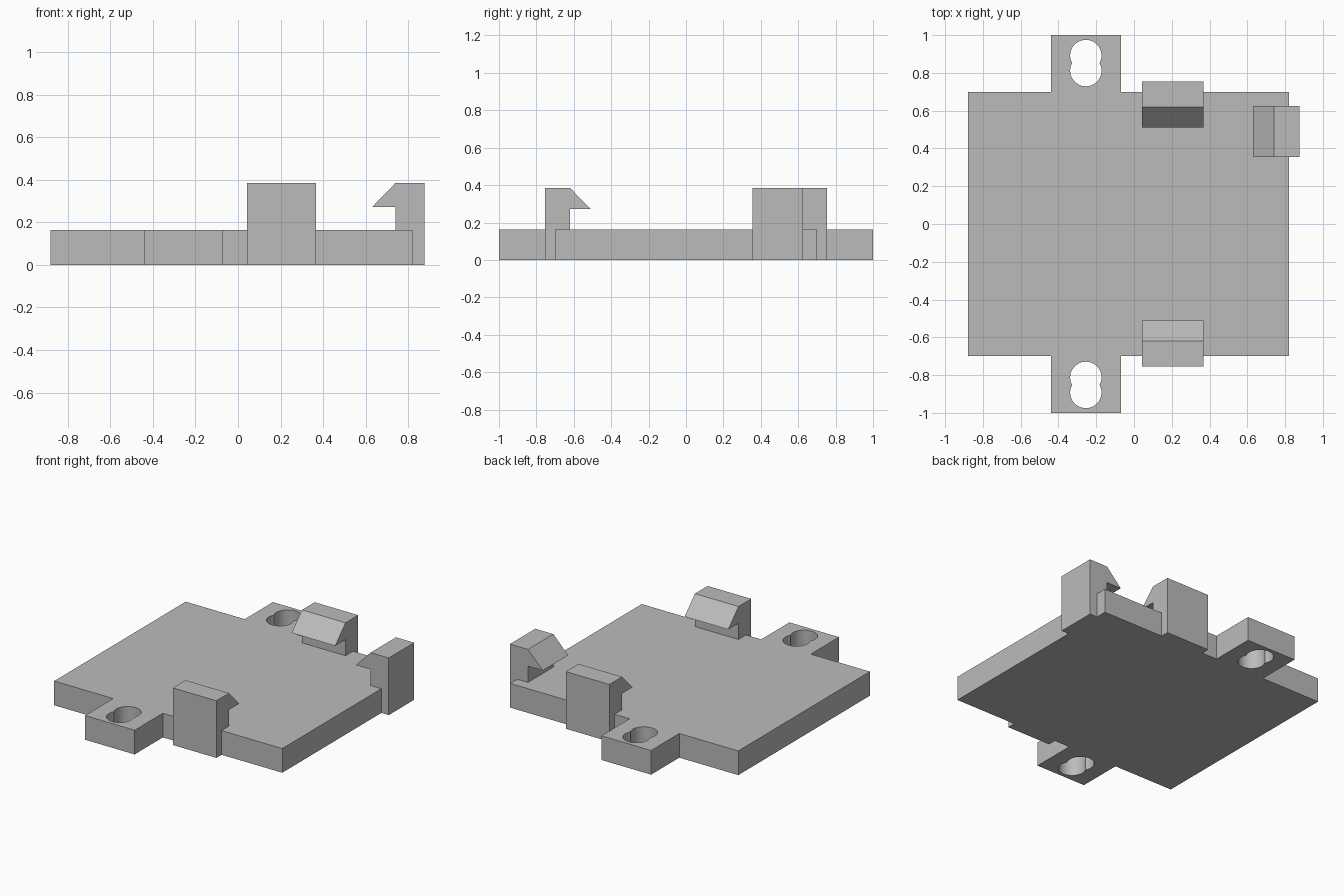
import bpy, bmesh, math
from mathutils import Matrix, Vector

cube = bpy.data.objects.get("Cube")
if cube:
    bpy.data.objects.remove(cube, do_unlink=True)

grey = bpy.data.materials.new("plain grey")
grey.use_nodes = True
colour = (0.5, 0.5, 0.5, 1)
grey.diffuse_color = colour
grey.node_tree.nodes["Principled BSDF"].inputs["Base Color"].default_value = colour


def prism(name, points, direction):
    """Extrude a closed polygon of 3D points along a direction."""
    bm = bmesh.new()
    face = bm.faces.new([bm.verts.new(p) for p in points])
    ext = bmesh.ops.extrude_face_region(bm, geom=[face])
    moved = [v for v in ext["geom"] if isinstance(v, bmesh.types.BMVert)]
    bmesh.ops.translate(bm, verts=moved, vec=direction)
    bmesh.ops.recalc_face_normals(bm, faces=bm.faces)
    mesh = bpy.data.meshes.new(name)
    bm.to_mesh(mesh)
    bm.free()
    mesh.materials.append(grey)
    obj = bpy.data.objects.new(name, mesh)
    bpy.context.collection.objects.link(obj)
    return obj


THICK = 0.163
LEFT, RIGHT, SIDE = -0.88, 0.82, 0.70
TAB_A, TAB_B, TAB_END = -0.44, -0.07, 1.0

# Base plate with a mounting tab at the front and back
half = [(RIGHT, SIDE), (TAB_B, SIDE), (TAB_B, TAB_END),
        (TAB_A, TAB_END), (TAB_A, SIDE), (LEFT, SIDE)]
outline = half + [(x, -y) for x, y in reversed(half)]
plate = prism("base_plate", [(x, y, 0) for x, y in outline], (0, 0, THICK))

# Double-circle screw holes through the tabs
HOLE_R, HOLE_X = 0.083, (TAB_A + TAB_B) / 2
for side in (-1, 1):
    for y in (0.812, 0.892):
        ring = [(HOLE_X + HOLE_R * math.cos(a), side * y + HOLE_R * math.sin(a), -0.1)
                for a in (math.tau * i / 48 for i in range(48))]
        cutter = prism("hole_cutter", ring, (0, 0, 0.4))
        cutter.hide_render = True
        cut = plate.modifiers.new("screw_hole", "BOOLEAN")
        cut.operation = "DIFFERENCE"
        cut.solver = "EXACT"
        cut.object = cutter
        bpy.context.view_layer.objects.active = plate
        bpy.ops.object.modifier_apply(modifier=cut.name)
        bpy.data.objects.remove(cutter, do_unlink=True)

bpy.ops.object.select_all(action="DESELECT")
plate.select_set(True)
bpy.ops.object.shade_smooth_by_angle(angle=math.radians(30))


# Snap clips: hooked profile standing against the plate edge
def clip(name, edge, along, width, angle):
    profile = [(0.055, 0), (0.055, 0.385), (-0.08, 0.385), (-0.19, 0.272),
               (-0.08, 0.272), (-0.08, THICK), (0, THICK), (0, 0)]
    turn = Matrix.Rotation(angle, 3, "Z")
    points = [turn @ Vector((edge + r, along - width / 2, z)) for r, z in profile]
    return prism(name, points, turn @ Vector((0, width, 0)))


clip("front_clip", SIDE, 0.205, 0.325, -math.pi / 2)
clip("back_clip", SIDE, -0.205, 0.325, math.pi / 2)
clip("left_clip", RIGHT, 0.49, 0.27, 0)
